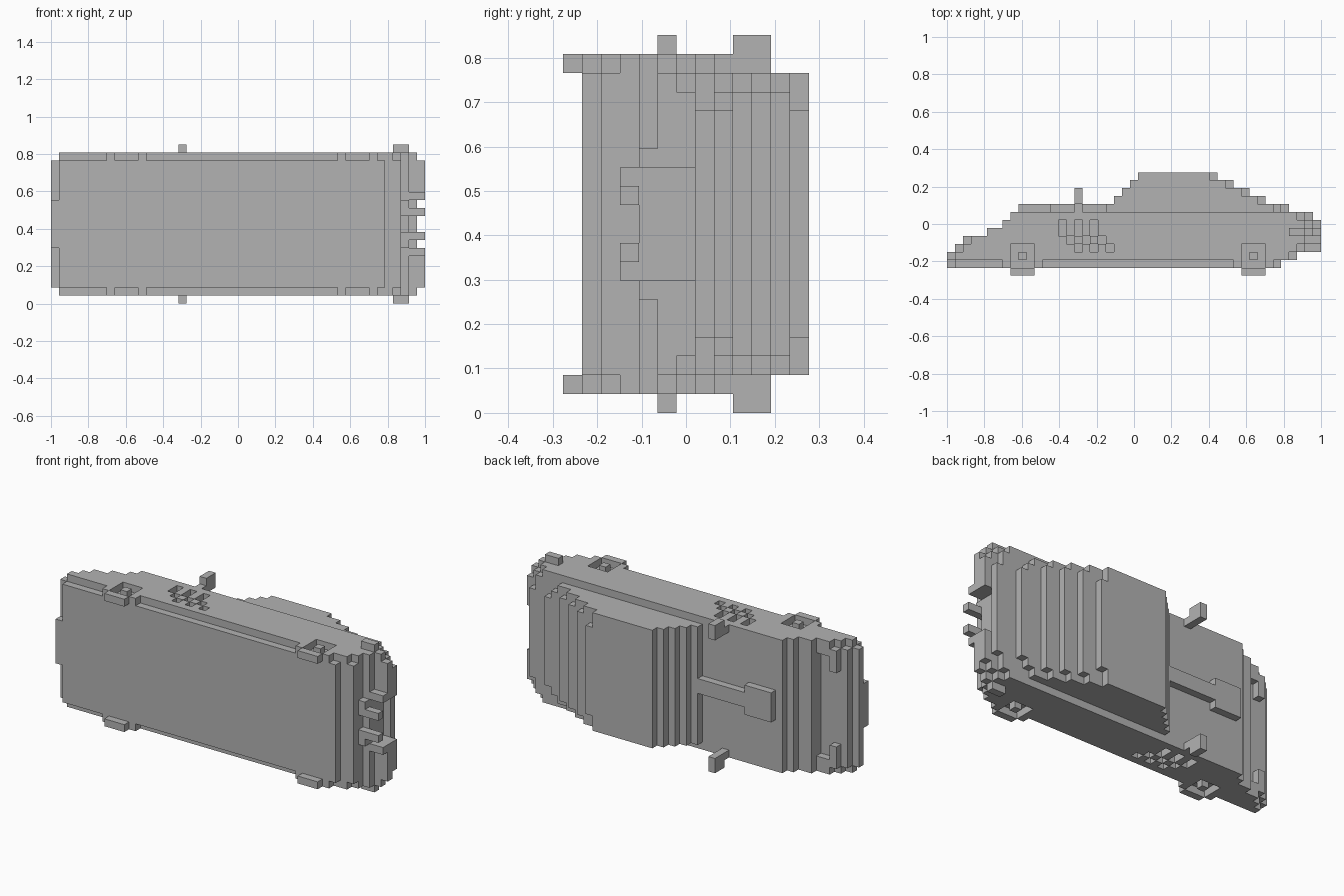
import bpy, bmesh

if "Cube" in bpy.data.objects:
    bpy.data.objects.remove(bpy.data.objects["Cube"])

U = 2 / 47                      # one block; the car is 47 x 13 x 20 blocks, lying on its side
grey = bpy.data.materials.new("body_grey")
grey.diffuse_color = (0.45, 0.45, 0.45, 1)
grey.use_nodes = True
grey.node_tree.nodes["Principled BSDF"].inputs["Base Color"].default_value = grey.diffuse_color


def cells(boxes):
    """Fill blocks (i0,i1,j0,j1,k0,k1) and mirror them across the car's width."""
    out = set()
    for i0, i1, j0, j1, k0, k1 in boxes:
        for i in range(i0, i1):
            for j in range(j0, j1):
                for k in range(k0, k1):
                    out |= {(i, j, k), (i, j, 19 - k)}
    return out


parts = {}

# Lower body, layer by layer from the floor up to the bonnet
body = cells([
    (1, 42, 1, 2, 10, 18), (0, 1, 1, 2, 10, 13),
    (0, 44, 2, 3, 10, 18), (1, 43, 2, 3, 18, 19),
    (1, 44, 3, 4, 10, 18), (2, 44, 3, 4, 18, 19), (44, 45, 3, 4, 12, 13),
    (5, 45, 4, 5, 10, 19),
    (5, 45, 5, 6, 10, 18), (5, 46, 5, 6, 18, 19),
    (7, 45, 6, 7, 10, 19),
    (8, 46, 7, 8, 10, 16), (8, 45, 7, 8, 16, 18), (8, 44, 7, 8, 18, 19),
])
# Side vents, three slanted slots
for n in (0, 2, 4):
    body -= cells([(14 + n, 15 + n, 5, 7, 18, 19), (15 + n, 16 + n, 4, 5, 18, 19),
                   (16 + n, 17 + n, 3, 4, 18, 19)])

# Wheels: tyre block below, recessed rim and raised hub
tyres, hubs = set(), set()
for w in (8, 37):
    body -= cells([(w, w + 3, 1, 4, 18, 19)])
    tyres |= cells([(w, w + 3, 0, 1, 18, 19), (w - 1, w, 1, 2, 18, 19),
                    (w + 3, w + 4, 1, 2, 18, 19)])
    hubs |= cells([(w + 1, w + 2, 2, 3, 18, 19)])

parts["body"] = body
parts["tyres"] = tyres
parts["wheel_hubs"] = hubs
parts["front_fenders"] = cells([(2, 5, 4, 5, 17, 18), (3, 5, 4, 5, 18, 19), (2, 3, 4, 5, 15, 17)])
parts["rear_bumper"] = cells([(45, 47, 4, 5, 13, 14), (45, 47, 5, 6, 13, 18),
                              (45, 47, 6, 7, 13, 17), (45, 46, 6, 7, 17, 18)])
parts["exhausts"] = cells([(44, 47, 3, 4, 11, 12)])
parts["side_lights"] = cells([(43, 45, 5, 6, 19, 20)])
parts["mirrors"] = cells([(16, 17, 8, 9, 18, 19), (16, 17, 9, 11, 18, 20)])
parts["bonnet_scoop"] = cells([(9, 20, 8, 9, 10, 11), (9, 13, 8, 9, 11, 12)])

# Cabin: stepped layers with notched rear corners
cabin = [(20, 43, 8, 9, 10, 16), (20, 42, 8, 9, 16, 17), (20, 41, 8, 9, 17, 18)]
for j, start, end in ((9, 21, 40), (10, 22, 38), (11, 23, 36)):
    cabin += [(start, end, j, j + 1, 10, 17), (start, end - 1, j, j + 1, 17, 18)]
cabin += [(24, 34, 12, 13, 10, 16), (24, 33, 12, 13, 16, 18)]
parts["cabin"] = cells(cabin)

# Turn each part into a mesh of its exposed faces
solid = set().union(*parts.values())
for name, blocks in parts.items():
    bm = bmesh.new()
    for c in sorted(blocks):
        for a in range(3):
            for s in (0, 1):
                near = list(c)
                near[a] += 2 * s - 1
                if tuple(near) in solid:
                    continue
                b, d = (a + 1) % 3, (a + 2) % 3
                ring = []
                for p, q in ((0, 0), (1, 0), (1, 1), (0, 1)):
                    v = list(c)
                    v[a] += s
                    v[b] += p
                    v[d] += q
                    ring.append(bm.verts.new((v[0] * U - 1, (v[1] - 6.5) * U, v[2] * U)))
                bm.faces.new(ring if s else ring[::-1])
    bmesh.ops.remove_doubles(bm, verts=bm.verts, dist=U / 10)
    bmesh.ops.dissolve_limit(bm, angle_limit=0.01, verts=bm.verts, edges=bm.edges)
    me = bpy.data.meshes.new(name)
    bm.to_mesh(me)
    bm.free()
    me.materials.append(grey)
    bpy.context.collection.objects.link(bpy.data.objects.new(name, me))
